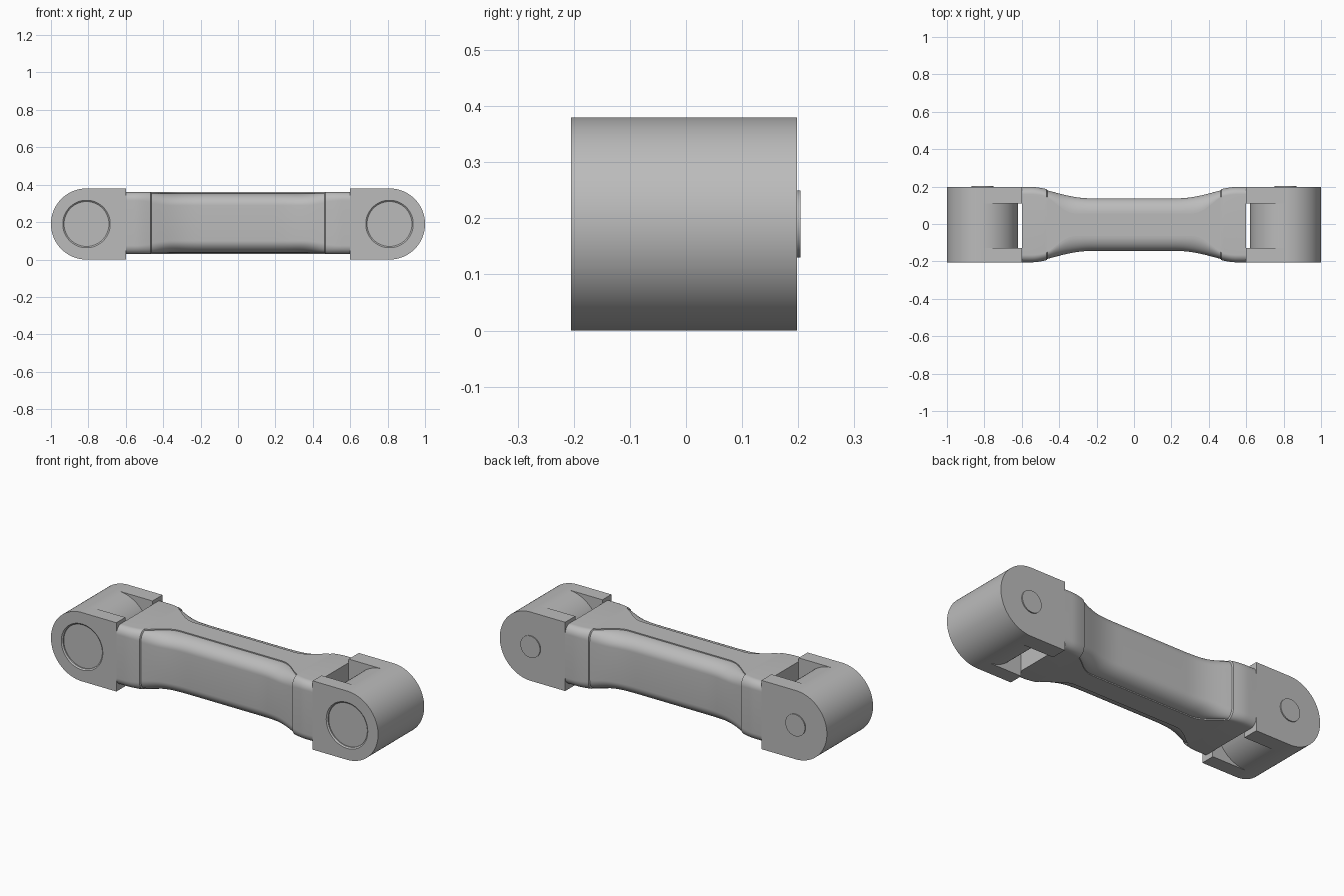
import bpy, bmesh, math

if "Cube" in bpy.data.objects:
    bpy.data.objects.remove(bpy.data.objects["Cube"])

grey = bpy.data.materials.new("satin grey")
grey.use_nodes = True
GREY = (0.5, 0.5, 0.5, 1)
grey.diffuse_color = GREY
grey.node_tree.nodes["Principled BSDF"].inputs["Base Color"].default_value = GREY


def loft(name, rings):
    """Skin a list of equal-length point rings and cap both ends."""
    bm = bmesh.new()
    loops = [[bm.verts.new(p) for p in ring] for ring in rings]
    n = len(loops[0])
    for a, b in zip(loops, loops[1:]):
        for i in range(n):
            j = (i + 1) % n
            bm.faces.new((a[i], a[j], b[j], b[i]))
    bm.faces.new(loops[0])
    bm.faces.new(loops[-1])
    bmesh.ops.remove_doubles(bm, verts=bm.verts, dist=0.0001)
    bmesh.ops.recalc_face_normals(bm, faces=bm.faces)
    mesh = bpy.data.meshes.new(name)
    bm.to_mesh(mesh)
    bm.free()
    mesh.materials.append(grey)
    obj = bpy.data.objects.new(name, mesh)
    bpy.context.collection.objects.link(obj)
    bpy.ops.object.select_all(action="DESELECT")
    bpy.context.view_layer.objects.active = obj
    obj.select_set(True)
    bpy.ops.object.shade_smooth_by_angle(angle=math.radians(30))
    return obj


def smooth(t):
    t = max(0.0, min(1.0, t))
    return t * t * (3 - 2 * t)


# Forked ends: round barrel between two D-shaped cheeks
R, REACH = 0.19, 0.21
corner = math.atan2(R, REACH)
angles = sorted([math.tau * i / 96 for i in range(96)] + [corner, math.tau - corner])


def radius(kind, a):
    if kind != "D":
        return kind
    c, s = math.cos(a), math.sin(a)
    if c <= 1e-6:
        return R
    return min(REACH / c, R / max(abs(s), 1e-6))


END_STEPS = [
    (0.12, -0.193), (0.12, -0.199), (0.127, -0.205),         # recessed bore
    ("D", -0.205), ("D", -0.127), (R, -0.127),                # front cheek
    (R, 0.11), ("D", 0.11), ("D", 0.198),                     # barrel, back cheek
    (0.06, 0.198), (0.06, 0.204),                             # pin head
]


def fork(name, side):
    rings = []
    for kind, y in END_STEPS:
        rings.append([(side * (0.81 - radius(kind, a) * math.cos(a)), y,
                       R + radius(kind, a) * math.sin(a)) for a in angles])
    loft(name, rings)


fork("left_fork", 1)
fork("right_fork", -1)

# Waisted grip with rounded edges and shallow recessed side pads
HALF_H, MID_Z, MID_Y = 0.165, 0.195, -0.0035
PAD_END = 0.465


def section(x):
    ax = abs(x)
    t = max(0.0, (ax - 0.2) / 0.35)
    w = 0.146 + 0.0555 * smooth(t ** 1.3)
    d = 0.006 if ax < PAD_END else 0.0
    lip = 0.06 + (w - 0.04 - 0.06) * smooth((ax - 0.31) / 0.17)
    w -= d
    top = HALF_H - d
    drop = 0.065 - 0.02 * smooth((ax - 0.35) / 0.2)
    quarter = [(lip, HALF_H)]
    for i in range(13):
        a = math.pi / 2 * i / 12
        quarter.append((lip + (w - lip) * math.sin(a), top - drop * (1 - math.cos(a))))
    half = quarter + [(y, -z) for y, z in reversed(quarter)]
    full = half + [(-y, -z) for y, z in half]
    return [(x, MID_Y + y, MID_Z + z) for y, z in full]


stations = [0.6 * i / 40 for i in range(-40, 41)]
for s in (-1, 1):
    stations += [s * (PAD_END - 0.002), s * (PAD_END + 0.002)]
stations = sorted(set(stations) - {s for s in stations if abs(abs(s) - PAD_END) < 0.001})
loft("grip", [section(x) for x in stations])
